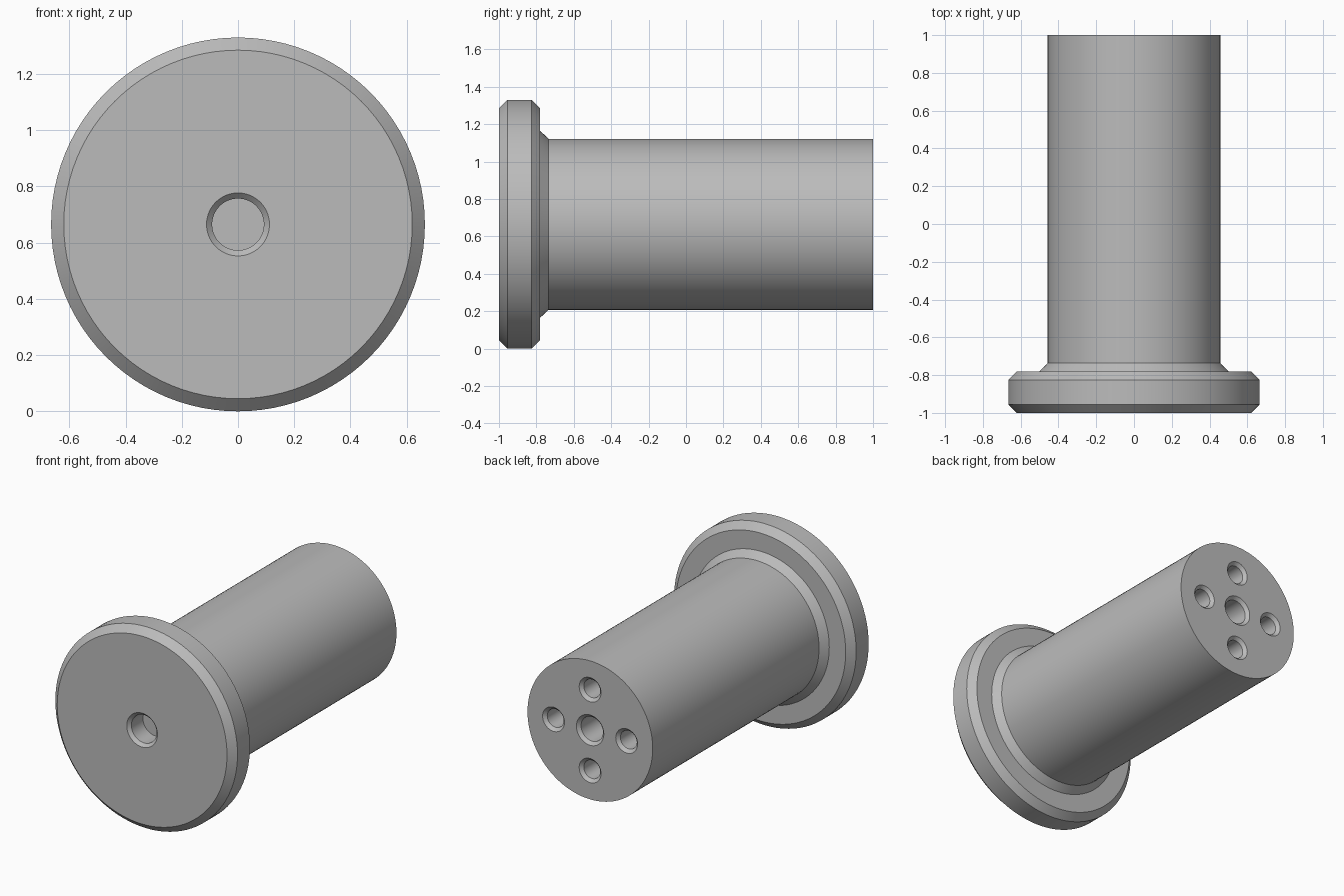
import bpy
import bmesh
from math import radians, sin, cos, pi
from mathutils import Vector

cube = bpy.data.objects.get("Cube")
if cube:
    bpy.data.objects.remove(cube, do_unlink=True)

AXIS_Z = 0.665

# Plain grey metal
steel = bpy.data.materials.new("grey_steel")
steel.use_nodes = True
grey = (0.5, 0.5, 0.5, 1)
steel.diffuse_color = grey
steel.node_tree.nodes["Principled BSDF"].inputs["Base Color"].default_value = grey


def turned(name, profile, steps, x=0, z=0):
    """Revolve (radius, y) points around the y axis into a closed solid."""
    bm = bmesh.new()
    verts = [bm.verts.new((r, y, 0)) for r, y in profile]
    edges = [bm.edges.new(pair) for pair in zip(verts, verts[1:])]
    bmesh.ops.spin(bm, geom=verts + edges, cent=(0, 0, 0), axis=(0, 1, 0),
                   angle=2 * pi, steps=steps)
    bmesh.ops.remove_doubles(bm, verts=bm.verts, dist=1e-4)
    bmesh.ops.recalc_face_normals(bm, faces=bm.faces)
    bmesh.ops.translate(bm, verts=bm.verts, vec=Vector((x, 0, AXIS_Z + z)))
    mesh = bpy.data.meshes.new(name)
    bm.to_mesh(mesh)
    bm.free()
    mesh.materials.append(steel)
    obj = bpy.data.objects.new(name, mesh)
    bpy.context.collection.objects.link(obj)
    return obj


# Chamfered flange, sloped collar and shaft with blind centre holes at both ends
pin = turned("flanged_pin", [
    (0, -0.86), (0.092, -0.86), (0.092, -0.98), (0.112, -1),
    (0.62, -1), (0.665, -0.955), (0.665, -0.825), (0.62, -0.78),
    (0.5, -0.78), (0.457, -0.735), (0.457, 1),
    (0.1, 1), (0.08, 0.98), (0.08, 0.55), (0, 0.55)], 96)

# Four countersunk bolt holes in the shaft end
drills = []
for i in range(4):
    a = i * pi / 2
    drill = turned("bolt_hole_drill", [
        (0, 1.02), (0.1, 1.02), (0.06, 0.98), (0.06, 0.65), (0, 0.65)],
        32, 0.267 * cos(a), 0.267 * sin(a))
    drill.hide_render = True
    cut = pin.modifiers.new("bolt_hole", "BOOLEAN")
    cut.operation = "DIFFERENCE"
    cut.solver = "EXACT"
    cut.object = drill
    drills.append(drill)

bpy.ops.object.select_all(action="DESELECT")
pin.select_set(True)
bpy.context.view_layer.objects.active = pin
for name in [m.name for m in pin.modifiers]:
    bpy.ops.object.modifier_apply(modifier=name)
for drill in drills:
    bpy.data.objects.remove(drill, do_unlink=True)

bpy.ops.object.shade_smooth_by_angle(angle=radians(30))
